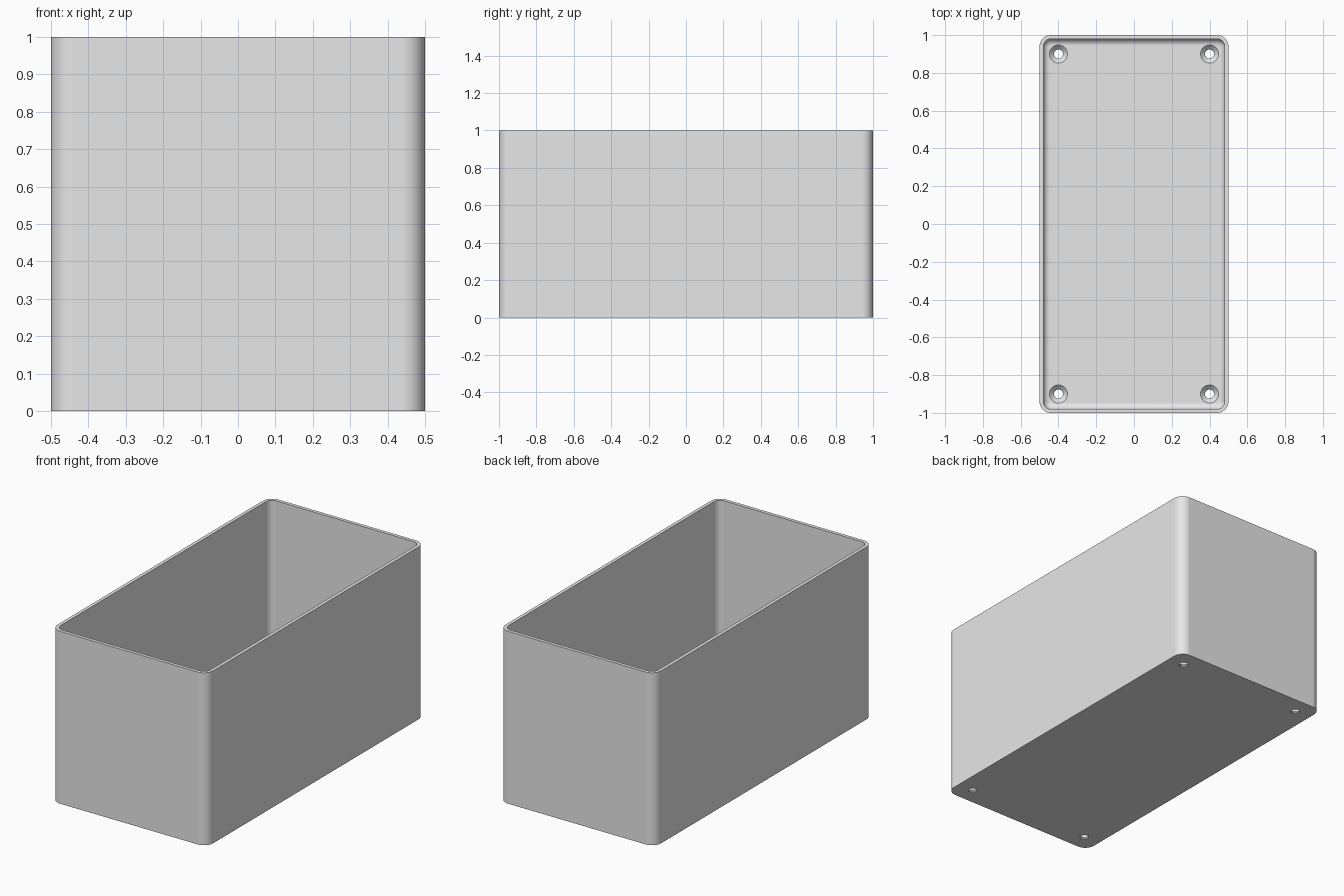
import bpy, bmesh
from math import sin, cos, pi

cube = bpy.data.objects.get("Cube")
if cube:
    bpy.data.objects.remove(cube, do_unlink=True)

WALL, FLOOR, CORNER, FILLET = 0.02, 0.03, 0.06, 0.035
STEPS = 10

grey = bpy.data.materials.new("light grey")
grey.use_nodes = True
colour = (0.8, 0.8, 0.8, 1)
grey.diffuse_color = colour
grey.node_tree.nodes["Principled BSDF"].inputs["Base Color"].default_value = colour


def rounded_ring(inset, z):
    """Rounded rectangle outline, moved inwards by inset."""
    r = CORNER - inset
    points = []
    for i, (sx, sy) in enumerate([(1, 1), (-1, 1), (-1, -1), (1, -1)]):
        for k in range(STEPS + 1):
            a = (i + k / STEPS) * pi / 2
            points.append((sx * (0.5 - CORNER) + r * cos(a),
                           sy * (1 - CORNER) + r * sin(a), z))
    return points


def circle_ring(x, y, r, z, n=32):
    return [(x + r * cos(2 * pi * k / n), y + r * sin(2 * pi * k / n), z) for k in range(n)]


def skin(name, stacks):
    """Closed solid for each stack of matching rings."""
    bm = bmesh.new()
    for rings in stacks:
        loops = [[bm.verts.new(p) for p in ring] for ring in rings]
        n = len(loops[0])
        for a, b in zip(loops, loops[1:]):
            for i in range(n):
                j = (i + 1) % n
                bm.faces.new((a[i], a[j], b[j], b[i]))
        bm.faces.new(loops[0][::-1])
        bm.faces.new(loops[-1])
    bmesh.ops.recalc_face_normals(bm, faces=bm.faces)
    mesh = bpy.data.meshes.new(name)
    bm.to_mesh(mesh)
    bm.free()
    mesh.materials.append(grey)
    obj = bpy.data.objects.new(name, mesh)
    bpy.context.collection.objects.link(obj)
    return obj


# Open box: up the outside, over the rim, down the inside and round the floor fillet
rings = [rounded_ring(0, 0), rounded_ring(0, 1), rounded_ring(WALL, 1)]
for k in range(STEPS + 1):
    a = k / STEPS * pi / 2
    rings.append(rounded_ring(WALL + FILLET * (1 - cos(a)), FLOOR + FILLET * (1 - sin(a))))
box = skin("open_box", [rings])

# Countersunk screw holes near the four floor corners
profile = [(0.024, -0.05), (0.024, 0.006), (0.048, FLOOR), (0.048, 0.09)]
cutter = skin("screw_hole_cutter",
              [[circle_ring(x, y, r, z) for r, z in profile]
               for x in (-0.4, 0.4) for y in (-0.9, 0.9)])
cutter.hide_render = True

cut = box.modifiers.new("screw_holes", "BOOLEAN")
cut.object = cutter
cut.operation = "DIFFERENCE"
cut.solver = "EXACT"
bpy.ops.object.select_all(action="DESELECT")
box.select_set(True)
bpy.context.view_layer.objects.active = box
bpy.ops.object.modifier_apply(modifier=cut.name)
bpy.data.objects.remove(cutter, do_unlink=True)

# Smooth corners with flat walls
bpy.ops.object.shade_smooth_by_angle(angle=pi / 6)
weighted = box.modifiers.new("flat_walls", "WEIGHTED_NORMAL")
weighted.keep_sharp = True
